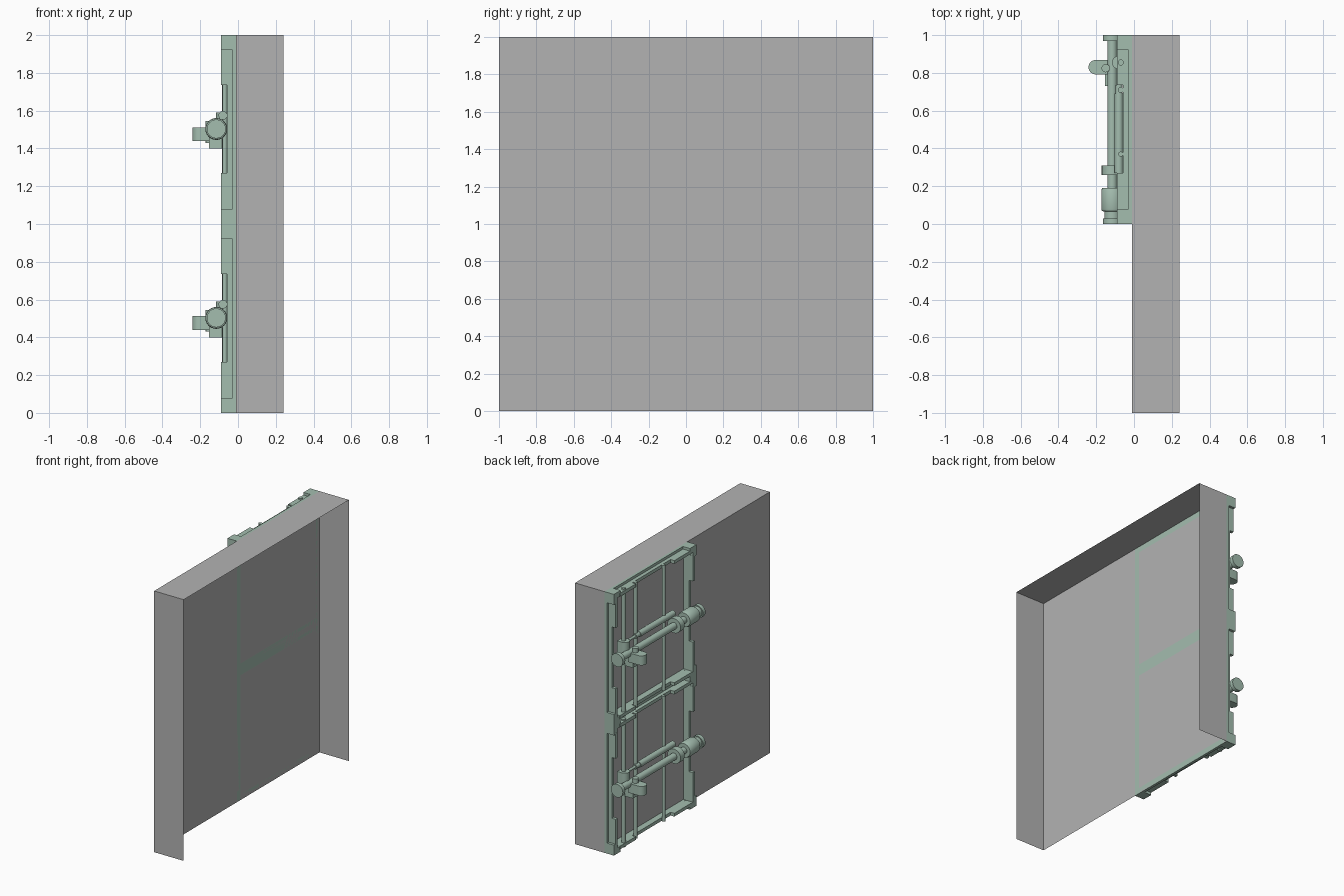
import bpy, bmesh, math
from mathutils import Vector

if "Cube" in bpy.data.objects:
    bpy.data.objects.remove(bpy.data.objects["Cube"])


def mat(name, rgb):
    m = bpy.data.materials.new(name)
    m.diffuse_color = (*rgb, 1)
    m.use_nodes = True
    m.node_tree.nodes["Principled BSDF"].inputs["Base Color"].default_value = m.diffuse_color
    return m


GREY = mat("wall grey", (0.45, 0.45, 0.45))
GREEN = mat("machine green", (0.37, 0.51, 0.43))


def finish(bm, name, m, smooth=False):
    me = bpy.data.meshes.new(name)
    bm.to_mesh(me)
    bm.free()
    ob = bpy.data.objects.new(name, me)
    bpy.context.collection.objects.link(ob)
    me.materials.append(m)
    if smooth:
        bpy.ops.object.select_all(action='DESELECT')
        ob.select_set(True)
        bpy.context.view_layer.objects.active = ob
        bpy.ops.object.shade_smooth_by_angle(angle=math.radians(35))
    return ob


def add_box(bm, lo, hi):
    vs = bmesh.ops.create_cube(bm, size=1)["verts"]
    for v in vs:
        v.co = Vector([(a + b) / 2 + c * (b - a) for a, b, c in zip(lo, hi, v.co)])


def lathe(name, x, z, prof, seg=24):
    """Turned part along y; prof is a list of (y, radius)."""
    bm = bmesh.new()
    rings = []
    for y, r in prof:
        rings.append([bm.verts.new((x + r * math.cos(2 * math.pi * i / seg), y,
                                    z + r * math.sin(2 * math.pi * i / seg))) for i in range(seg)])
    for a, b in zip(rings, rings[1:]):
        for i in range(seg):
            j = (i + 1) % seg
            bm.faces.new((a[i], a[j], b[j], b[i]))
    bm.faces.new(rings[0])
    bm.faces.new(rings[-1])
    bmesh.ops.recalc_face_normals(bm, faces=bm.faces)
    return finish(bm, name, GREEN, True)


def post(name, x, y, r, z0, z1, seg=20):
    """Upright cylinder."""
    bm = bmesh.new()
    bmesh.ops.create_cone(bm, cap_ends=True, segments=seg, radius1=r, radius2=r, depth=z1 - z0)
    bmesh.ops.translate(bm, verts=bm.verts, vec=(x, y, (z0 + z1) / 2))
    return finish(bm, name, GREEN, True)


def lug(name, xc, xe, y, r, z0, z1):
    """Flat plate with one rounded end at xc and a straight end at xe."""
    s = 1 if xe > xc else -1
    pts = [(xc - s * r * math.sin(math.pi * i / 12), y + r * math.cos(math.pi * i / 12)) for i in range(13)]
    pts += [(xe, y - r), (xe, y + r)]
    bm = bmesh.new()
    f = bm.faces.new([bm.verts.new((px, py, z0)) for px, py in pts])
    ext = bmesh.ops.extrude_face_region(bm, geom=[f])["geom"]
    bmesh.ops.translate(bm, verts=[e for e in ext if isinstance(e, bmesh.types.BMVert)], vec=(0, 0, z1 - z0))
    bmesh.ops.recalc_face_normals(bm, faces=bm.faces)
    return finish(bm, name, GREEN, True)


# wall shell: open at +x and at the bottom
bm = bmesh.new()
add_box(bm, (-0.01, -1, 0), (0.24, 1, 2))
bm.normal_update()
bmesh.ops.delete(bm, geom=[f for f in bm.faces if f.normal.x > 0.9 or f.normal.z < -0.9], context='FACES_ONLY')
finish(bm, "wall_shell", GREY)


def frame(z):
    """Square frame with raised corners, notched in the middle of each side."""
    bm = bmesh.new()

    def side_box(u, v, x0):
        # mirror one bar to all four sides
        for flip in (0, 1):
            w = (1 - v[1], 1 - v[0]) if flip else v
            add_box(bm, (x0, w[0], z + u[0]), (-0.01, w[1], z + u[1]))
            add_box(bm, (x0, u[0], z + w[0]), (-0.01, u[1], z + w[1]))

    side_box((0.04, 0.96), (0, 0.045), -0.03)
    side_box((0.07, 0.93), (0.02, 0.045), -0.058)
    for u in ((0.07, 0.27), (0.735, 0.93)):
        side_box(u, (0.02, 0.045), -0.09)
    for u in ((0, 0.08), (0.92, 1)):
        side_box(u, (0, 0.043), -0.0895)
    finish(bm, "frame", GREEN)


for z in (0, 1):
    frame(z)
    # upright rods
    post("guide_rod", -0.07, 0.855, 0.016, z + 0.01, z + 0.99)
    post("guide_rod", -0.07, 0.71, 0.015, z + 0.02, z + 0.98)
    post("thin_rod", -0.07, 0.37, 0.013, z + 0.02, z + 0.98)
    # main drive cylinder with end discs, motor and collar
    zc = z + 0.503
    lathe("main_drive", -0.115, zc, [
        (0, 0.05), (0.03, 0.05), (0.03, 0.042), (0.065, 0.042), (0.07, 0.055), (0.08, 0.058),
        (0.18, 0.058), (0.19, 0.053), (0.19, 0.026), (0.26, 0.026), (0.26, 0.056), (0.31, 0.056),
        (0.31, 0.026), (0.97, 0.026), (0.97, 0.05), (1.0, 0.05)])
    # small upper piston
    lathe("upper_piston", -0.08, z + 0.575, [
        (0.27, 0.023), (0.69, 0.023), (0.69, 0.018), (0.735, 0.018), (0.735, 0.01), (0.84, 0.01)])
    # clamps, pin and lower foot
    lug("rod_clamp", -0.08, -0.04, 0.855, 0.036, z + 0.49, z + 0.59)
    lug("outer_lug", -0.203, -0.115, 0.83, 0.038, z + 0.44, z + 0.512)
    post("lug_pin", -0.15, 0.825, 0.022, z + 0.43, z + 0.545)
    bm = bmesh.new()
    add_box(bm, (-0.153, 0.73, z + 0.40), (-0.06, 0.86, z + 0.48))
    finish(bm, "lower_foot", GREEN)
